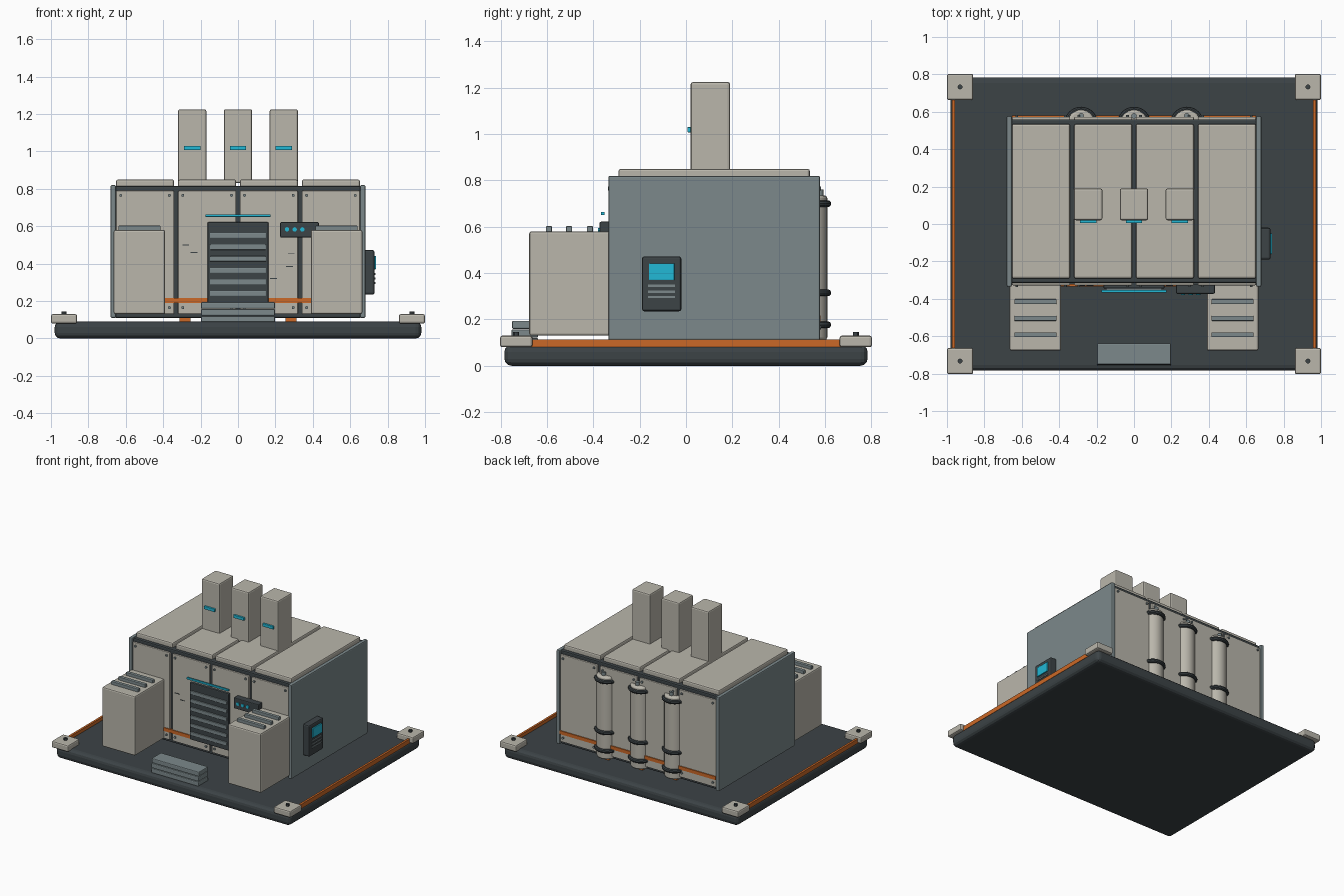
import bpy, math

def mat(name, r, g, b):
    m = bpy.data.materials.new(name)
    m.diffuse_color = (r, g, b, 1)
    return m

BEIGE = mat("beige", 0.49, 0.47, 0.41)
DARK = mat("dark", 0.045, 0.056, 0.061)
STEEL = mat("steel", 0.20, 0.25, 0.26)
CYAN = mat("cyan", 0.016, 0.48, 0.67)
ORANGE = mat("orange", 0.60, 0.14, 0.02)

def finish(o, name, m, bevel=0, seg=2):
    o.name = name
    o.data.materials.append(m)
    if bevel:
        b = o.modifiers.new("bevel", 'BEVEL')
        b.width, b.segments, b.limit_method = bevel, seg, 'ANGLE'
    return o

def box(name, x0, x1, y0, y1, z0, z1, m, bevel=0, seg=2):
    bpy.ops.mesh.primitive_cube_add(size=1, location=((x0+x1)/2, (y0+y1)/2, (z0+z1)/2))
    o = bpy.context.object
    o.scale = (x1-x0, y1-y0, z1-z0)
    bpy.ops.object.transform_apply(location=False, rotation=False, scale=True)
    return finish(o, name, m, bevel, seg)

def cyl(name, loc, r, h, m, rot=(0, 0, 0), verts=24, bevel=0):
    bpy.ops.mesh.primitive_cylinder_add(vertices=verts, radius=r, depth=h, location=loc, rotation=rot)
    bpy.ops.object.shade_smooth_by_angle()
    return finish(bpy.context.object, name, m, bevel)

FACE = (math.pi/2, 0, 0)

# base slab, side trim strips and corner pads
box("base_slab", -0.98, 0.98, -0.784, 0.784, 0, 0.09, DARK, 0.03, 3)
for sx in (-1, 1):
    box("base_trim", sx*0.965-0.008, sx*0.965+0.008, -0.67, 0.67, 0.08, 0.113, ORANGE)
    for sy in (-1, 1):
        x, y = sx*0.93, sy*0.733
        box("corner_pad", x-0.07, x+0.07, y-0.07, y+0.07, 0.08, 0.13, BEIGE, 0.01)
        cyl("pad_bolt", (x, y, 0.137), 0.013, 0.016, DARK, verts=12)

# housing core and side walls
box("housing_core", -0.66, 0.66, -0.315, 0.56, 0.11, 0.815, DARK, 0.008)
for sx in (-1, 1):
    box("side_wall", sx*0.667-0.014, sx*0.667+0.014, -0.335, 0.578, 0.11, 0.82, STEEL, 0.007)

# front, back and roof panels with corner screws
for cx, w in ((-0.497, 0.31), (-0.165, 0.31), (0.165, 0.31), (0.497, 0.31)):
    x0, x1 = cx-w/2, cx+w/2
    box("front_panel", x0, x1, -0.328, -0.30, 0.13, 0.79, BEIGE, 0.005)
    box("back_panel", x0, x1, 0.55, 0.573, 0.13, 0.79, BEIGE, 0.005)
    box("roof_panel", x0, x1, -0.292, 0.535, 0.80, 0.85, BEIGE, 0.01)
    for x in (x0+0.025, x1-0.025):
        for z in (0.165, 0.765):
            for y in (-0.331, 0.576):
                cyl("panel_screw", (x, y, z), 0.008, 0.012, STEEL, FACE, 10)

# orange stripe along the front and back
box("front_stripe", -0.652, 0.652, -0.334, -0.32, 0.19, 0.216, ORANGE)
box("back_stripe", -0.652, 0.652, 0.565, 0.58, 0.19, 0.216, ORANGE)

# small scuff marks on the front panels
for x, z in ((-0.28, 0.5), (-0.235, 0.46), (0.285, 0.455), (0.275, 0.385), (0.19, 0.32)):
    box("scuff_mark", x-0.018, x+0.018, -0.331, -0.326, z-0.002, z+0.002, DARK)

# roof chimneys with indicator lights
for x in (-0.245, 0, 0.245):
    box("chimney", x-0.076, x+0.076, 0.02, 0.19, 0.83, 1.225, BEIGE, 0.01)
    box("chimney_light", x-0.044, x+0.044, 0.006, 0.022, 1.008, 1.03, CYAN, 0.002)

# front cabinets with top ribs
for sx in (-1, 1):
    x = sx*0.527
    box("front_cabinet", x-0.138, x+0.138, -0.677, -0.32, 0.13, 0.58, BEIGE, 0.01)
    for y in (-0.415, -0.505, -0.592):
        box("cabinet_rib", x-0.113, x+0.113, y-0.013, y+0.013, 0.575, 0.603, STEEL, 0.004)

# central louvred door
box("louvre_frame", -0.163, 0.163, -0.345, -0.31, 0.19, 0.622, DARK, 0.006)
for i in range(6):
    z = 0.24 + i*0.062
    box("louvre_slat", -0.15, 0.15, -0.354, -0.34, z-0.014, z+0.014, STEEL, 0.003)
box("door_light_bar", -0.175, 0.175, -0.367, -0.352, 0.65, 0.664, CYAN, 0.003)

# front control strip
box("control_strip", 0.225, 0.432, -0.373, -0.32, 0.54, 0.622, DARK, 0.006)
for x in (0.262, 0.303, 0.344):
    cyl("control_light", (x, -0.374, 0.583), 0.012, 0.012, CYAN, FACE, 12)

# stacked entry step
for i in range(3):
    z = 0.085 + i*0.037
    box("entry_step", -0.198, 0.198, -0.757+i*0.003, -0.638, z, z+0.035, STEEL, 0.006)

# right-hand control panel
box("side_console", 0.67, 0.73, -0.19, -0.02, 0.235, 0.472, DARK, 0.01)
box("side_screen", 0.725, 0.738, -0.16, -0.05, 0.37, 0.442, CYAN, 0.003)
for z in (0.345, 0.32, 0.297):
    box("console_key_row", 0.725, 0.736, -0.163, -0.047, z-0.005, z+0.005, STEEL)

# rear pipes with clamp rings
for x in (-0.283, 0, 0.283):
    cyl("rear_pipe", (x, 0.537, 0.423), 0.073, 0.625, BEIGE, verts=32, bevel=0.012)
    box("pipe_foot", x-0.03, x+0.03, 0.50, 0.56, 0.085, 0.115, ORANGE)
    cyl("pipe_valve", (x, 0.578, 0.745), 0.015, 0.03, STEEL, verts=12)
    for z in (0.70, 0.315, 0.177):
        bpy.ops.mesh.primitive_torus_add(location=(x, 0.537, z), major_radius=0.075,
            minor_radius=0.015, major_segments=32, minor_segments=10)
        bpy.ops.object.shade_smooth_by_angle()
        finish(bpy.context.object, "pipe_clamp", DARK)
